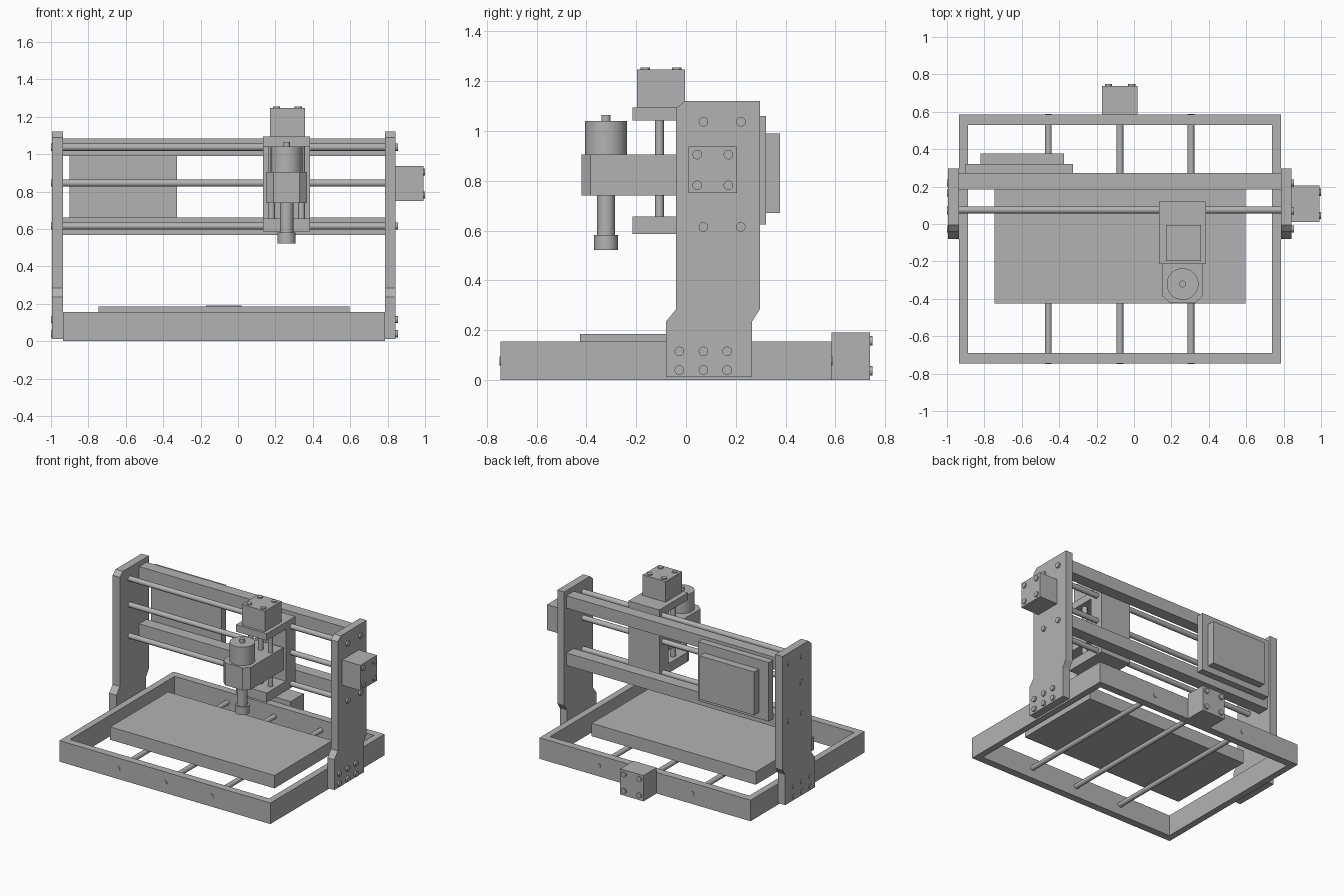
import bpy, bmesh, math
from mathutils import Matrix, Vector

if "Cube" in bpy.data.objects:
    bpy.data.objects.remove(bpy.data.objects["Cube"], do_unlink=True)

grey = bpy.data.materials.new("plain grey")
grey.use_nodes = True
GREY = (0.45, 0.45, 0.45, 1)
grey.diffuse_color = GREY
grey.node_tree.nodes["Principled BSDF"].inputs["Base Color"].default_value = GREY


def finish(name, bm, smooth=False):
    bmesh.ops.recalc_face_normals(bm, faces=bm.faces[:])
    mesh = bpy.data.meshes.new(name)
    bm.to_mesh(mesh)
    bm.free()
    mesh.materials.append(grey)
    obj = bpy.data.objects.new(name, mesh)
    bpy.context.scene.collection.objects.link(obj)
    if smooth:
        bpy.ops.object.select_all(action='DESELECT')
        obj.select_set(True)
        bpy.context.view_layer.objects.active = obj
        bpy.ops.object.shade_smooth_by_angle(angle=math.radians(35))
    return obj


def add_box(bm, x, y, z):
    """Add a box given its (low, high) range on each axis."""
    size = [b - a for a, b in (x, y, z)]
    mid = [(a + b) / 2 for a, b in (x, y, z)]
    bmesh.ops.create_cube(bm, size=1, matrix=Matrix.Translation(mid) @ Matrix.Diagonal((*size, 1)))


def box(name, *ranges):
    bm = bmesh.new()
    add_box(bm, *ranges)
    return finish(name, bm)


def add_rod(bm, start, end, radius):
    a, b = Vector(start), Vector(end)
    turn = (b - a).to_track_quat('Z', 'Y').to_matrix().to_4x4()
    bmesh.ops.create_cone(bm, cap_ends=True, segments=32, radius1=radius, radius2=radius,
                          depth=(b - a).length, matrix=Matrix.Translation((a + b) / 2) @ turn)


def rods(name, items):
    bm = bmesh.new()
    for start, end, radius in items:
        add_rod(bm, start, end, radius)
    return finish(name, bm, True)


def prism(name, outline, offset):
    """Extrude a flat outline of 3D points by an offset."""
    bm = bmesh.new()
    face = bm.faces.new([bm.verts.new(p) for p in outline])
    out = bmesh.ops.extrude_face_region(bm, geom=[face])
    moved = [v for v in out["geom"] if isinstance(v, bmesh.types.BMVert)]
    bmesh.ops.translate(bm, verts=moved, vec=offset)
    return finish(name, bm)


# Base frame
LEFT, RIGHT, FRONT, BACK = -0.936, 0.786, -0.745, 0.585
bm = bmesh.new()
for x in (LEFT, RIGHT - 0.048):
    add_box(bm, (x, x + 0.048), (FRONT + 0.055, BACK - 0.055), (0, 0.155))
for y in (FRONT, BACK - 0.055):
    add_box(bm, (LEFT, RIGHT), (y, y + 0.055), (0, 0.155))
finish("base_frame", bm)

# Work bed and the rods it rides on
box("work_bed", (-0.745, 0.595), (-0.425, 0.25), (0.09, 0.185))
rods("bed_rods", [((x, FRONT - 0.004, 0.077), (x, BACK + 0.004, 0.077), 0.018)
                  for x in (-0.458, -0.075, 0.305)])

# Upright side plates
outline = [(-0.08, 0.012), (0.265, 0.012), (0.265, 0.235), (0.297, 0.285), (0.297, 1.12),
           (-0.005, 1.12), (-0.04, 1.09), (-0.04, 0.285), (-0.08, 0.235)]
prism("right_side_plate", [(-0.995, y, z) for y, z in outline], (0.059, 0, 0))
prism("left_side_plate", [(RIGHT, y, z) for y, z in outline], (0.056, 0, 0))

# Bolt heads on the plates
bolts = [(y, z) for y in (0.07, 0.22) for z in (0.615, 1.037)]
bolts += [(y, z) for y in (-0.027, 0.07, 0.165) for z in (0.04, 0.115)]
rods("right_plate_bolts", [((-1, y, z), (-0.98, y, z), 0.019) for y, z in bolts + [(0.075, 0.845)]])
rods("left_plate_bolts", [((0.83, y, z), (0.855, y, z), 0.019) for y, z in bolts])

# Gantry beams, slide rods and drive screw
for name, z in (("lower", 0.615), ("upper", 1.037)):
    box(name + "_beam", (LEFT, RIGHT), (0.185, 0.272), (z - 0.046, z + 0.046))
rods("gantry_rods", [((LEFT, 0.075, z), (RIGHT, 0.075, z), 0.019) for z in (0.615, 0.845, 1.037)])

# Control box on the back
box("control_board_plate", (-0.9, -0.325), (0.272, 0.322), (0.625, 1.06))
box("control_box", (-0.82, -0.375), (0.322, 0.377), (0.67, 0.99))

# Motors, each with four bolts on its outer face
box("gantry_motor", (0.842, 0.991), (0.01, 0.205), (0.75, 0.937))
rods("gantry_motor_bolts", [((0.98, y, z), (1, y, z), 0.019)
                            for y in (0.045, 0.17) for z in (0.782, 0.905)])
box("bed_motor", (-0.17, 0.02), (BACK, 0.738), (0, 0.19))
rods("bed_motor_bolts", [((x, 0.73, z), (x, 0.748, z), 0.019)
                         for x in (-0.137, -0.012) for z in (0.037, 0.157)])
box("lift_motor", (0.17, 0.357), (-0.197, -0.005), (1.094, 1.246))
rods("lift_motor_bolts", [((x, y, 1.24), (x, y, 1.254), 0.019)
                          for x in (0.206, 0.322) for y in (-0.163, -0.038)])

# Carriage with two shelves and its vertical rods
CX = 0.26
SIDE = (0.134, 0.385)
box("carriage_back", SIDE, (0.01, 0.12), (0.587, 1.094))
box("carriage_upper_shelf", SIDE, (-0.215, 0.01), (1.042, 1.094))
box("carriage_lower_shelf", SIDE, (-0.215, 0.01), (0.587, 0.657))
rods("lift_rods", [((CX + dx, -0.107, 0.64), (CX + dx, -0.107, 1.06), 0.018)
                   for dx in (-0.08, 0, 0.08)])

# Spindle holder with chamfered front corners
half = [(0.11, 0.0), (0.11, -0.383), (0.07, -0.42)]
outline = half + [(-x, y) for x, y in reversed(half)]
prism("spindle_holder", [(CX + x, y, 0.74) for x, y in outline], (0, 0, 0.165))

# Spindle: motor, top shaft, lower shaft and collet
for name, low, high, radius in (("spindle_motor", 0.9, 1.041, 0.085), ("spindle_top_shaft", 1.03, 1.065, 0.018),
                                ("spindle_shaft", 0.58, 0.745, 0.036), ("spindle_collet", 0.523, 0.582, 0.048)):
    rods(name, [((CX, -0.321, low), (CX, -0.321, high), radius)])
